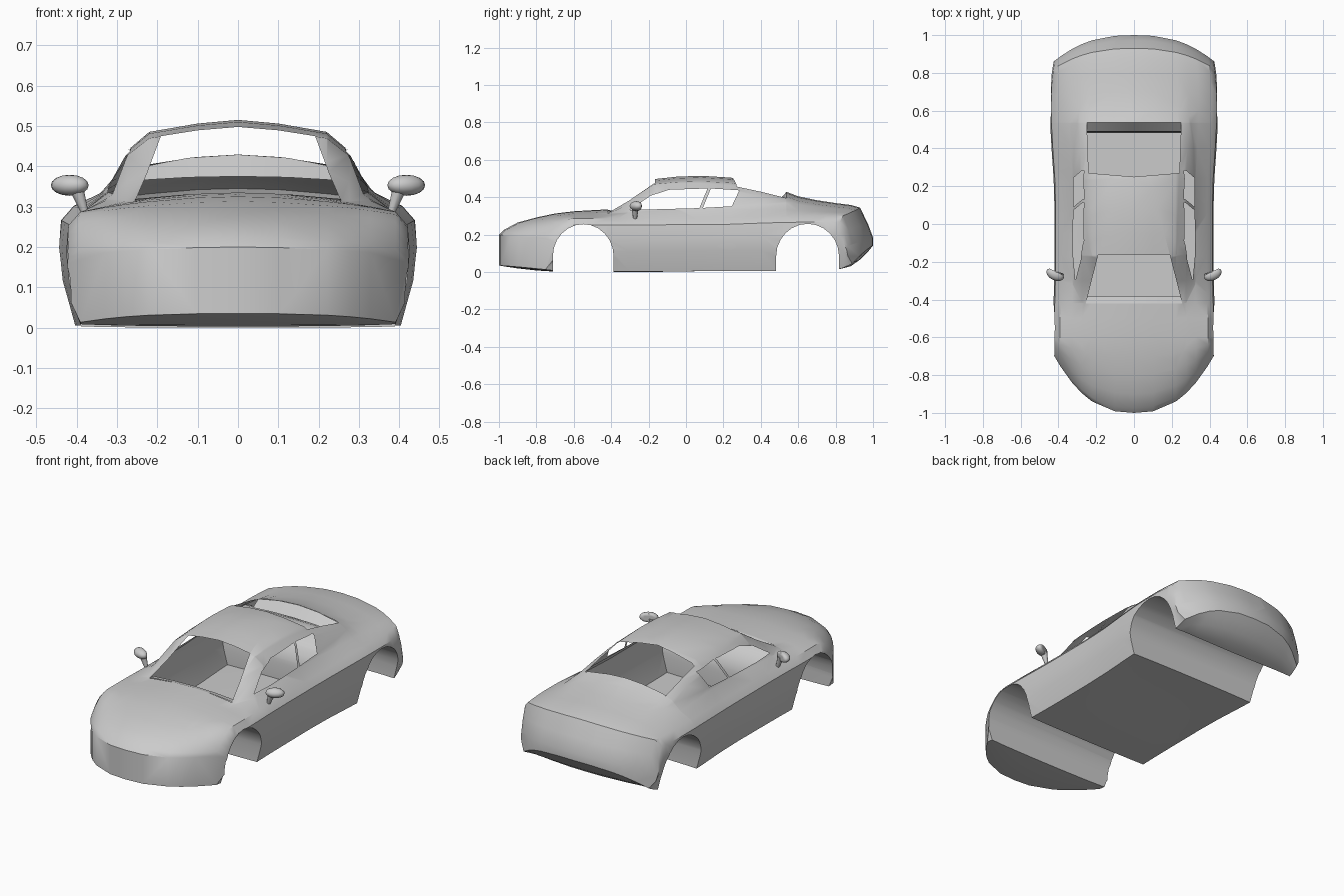
import bpy, bmesh, math
from mathutils import Vector

if "Cube" in bpy.data.objects:
    bpy.data.objects.remove(bpy.data.objects["Cube"])

XF = (0.84, 0.71, 0.57, 0.26, 0.0)          # width steps across hood / roof / floor
HOOD = (0.30, 0.50, 0.67, 0.93, 1.0)        # height fractions of a low hood
CABIN = (0.22, 0.67, 0.87, 0.96, 1.0)       # height fractions of the cabin

# centre line of the car from nose to tail: y, z
ROOFLINE = [(-1, .2), (-.975, .225), (-.9, .265), (-.8, .292), (-.7, .313), (-.6, .325),
            (-.5, .331), (-.42, .335), (-.3, .415), (-.17, .497), (-.05, .51), (.08, .515),
            (.24, .505), (.4, .466), (.535, .43), (.6, .405), (.7, .384), (.8, .369),
            (.88, .359), (.93, .345), (.972, .26), (1, .185)]


def ramp(v, a, b):
    return min(max((v - a) / (b - a), 0), 1)


def ease(v, a, b):
    t = ramp(v, a, b)
    return t * t * (3 - 2 * t)


def half_section(y, top):
    """Right half of a cross-section, from floor centre over the side to roof centre."""
    nose, tail, hips = ramp(y, -.6, -1), ramp(y, .65, 1), ease(y, .1, .6)
    sweep = .31 * nose - .14 * tail
    w = .421 + .006 * ease(y, -.2, -.5) + .024 * hips - .02 * tail ** 2
    floor = .035 * nose ** 2 + .01 * ease(y, -.3, .4) + 3.3 * max(y - .8, 0) ** 2
    shoulder = min(.287 + .015 * hips - .102 * nose ** 2, top - .02 - .015 * tail)
    cabin = ramp(top, .335, .485)
    sill, inner = .3 * floor + .003, .915 * w
    pts = [(f * inner, floor + (sill - floor) * f ** 3) for f in reversed(XF)]
    pts += [(inner, sill)]
    pts += [(k * w, sill + (shoulder - sill) * t)
            for k, t in ((.985, .38), (1, .65), (.985, .88))]
    pts += [(inner, shoulder)]
    pts += [(f * inner, shoulder + (top - shoulder) * (h + (k - h) * cabin))
            for f, h, k in zip(XF, HOOD, CABIN)]
    return [Vector((x, y + sweep * (x / w) ** 2.5, z)) for x, z in pts]


def smooth(ob, angle=35):
    bpy.ops.object.select_all(action='DESELECT')
    ob.select_set(True)
    bpy.context.view_layer.objects.active = ob
    bpy.ops.object.shade_smooth_by_angle(angle=math.radians(angle))


def mesh_object(name, bm, angle=35):
    bmesh.ops.recalc_face_normals(bm, faces=bm.faces[:])
    me = bpy.data.meshes.new(name)
    bm.to_mesh(me)
    bm.free()
    ob = bpy.data.objects.new(name, me)
    bpy.context.collection.objects.link(ob)
    smooth(ob, angle)
    return ob


# Body shell: loft along the roofline, with nose and tail panels
bm = bmesh.new()
rings = []
for station in ROOFLINE:
    half = half_section(*station)
    ring = half + [Vector((-p.x, p.y, p.z)) for p in reversed(half[1:-1])]
    rings.append([bm.verts.new(p) for p in ring])
N = len(rings[0])
for a, b in zip(rings, rings[1:]):
    for i in range(N):
        j = (i + 1) % N
        bm.faces.new((a[i], a[j], b[j], b[i]))
for r in (rings[0], rings[-1]):
    for m in (lambda i: i, lambda i: (N - i) % N):
        for i in range(4):
            bm.faces.new([r[m(k)] for k in (i, i + 1, 13 - i, 14 - i)])
        bm.faces.new([r[m(k)] for k in range(4, 11)])
body = mesh_object("body_shell", bm)


# Wheel tunnels run across the full width
def cut_wheel_tunnel(y0, y1, top):
    c, r, zc = (y0 + y1) / 2, (y1 - y0) / 2, .085
    arc = [math.pi * k / 12 for k in range(13)]
    prof = [(y1, -.2)]
    prof += [(c + r * math.cos(t), zc + (top - zc) * math.sin(t)) for t in arc]
    prof += [(y0, -.2)]
    bm = bmesh.new()
    f = bm.faces.new([bm.verts.new((-.7, y, z)) for y, z in prof])
    ext = bmesh.ops.extrude_face_region(bm, geom=[f])
    bmesh.ops.translate(bm, vec=(1.4, 0, 0),
                        verts=[v for v in ext['geom'] if isinstance(v, bmesh.types.BMVert)])
    cutter = mesh_object("tunnel_cutter", bm)
    cutter.hide_render = True
    mod = body.modifiers.new("tunnel", 'BOOLEAN')
    mod.operation, mod.solver, mod.object = 'DIFFERENCE', 'EXACT', cutter
    bpy.context.view_layer.objects.active = body
    bpy.ops.object.modifier_move_to_index(modifier=mod.name, index=0)
    bpy.ops.object.modifier_apply(modifier=mod.name)
    bpy.data.objects.remove(cutter)


cut_wheel_tunnel(-.712, -.387, .256)
cut_wheel_tunnel(.482, .818, .258)


# Window openings: clip faces by each outline edge and remove the inside
def cut_window(bm, outline, axis, accept):
    pts = [Vector((0, a, b)) if axis == 'X' else Vector((a, b, 0)) for a, b in outline]
    along = Vector((1, 0, 0)) if axis == 'X' else Vector((0, 0, 1))
    mid = sum(pts, Vector()) / len(pts)
    faces = [f for f in bm.faces if accept(f.calc_center_median(), f.normal)]
    for p, q in zip(pts, pts[1:] + pts[:1]):
        n = (q - p).cross(along).normalized()
        if n.dot(mid - p) < 0:
            n = -n
        geom = list({e for f in faces for e in (*f.verts, *f.edges, f)})
        out = bmesh.ops.bisect_plane(bm, geom=geom, dist=1e-5, plane_co=p, plane_no=n)
        faces = [f for f in out['geom'] if isinstance(f, bmesh.types.BMFace)
                 and n.dot(f.calc_center_median() - p) > 0]
    bmesh.ops.delete(bm, geom=faces, context='FACES')


WINDSHIELD = [(-.255, -.42), (.255, -.42), (.19, -.165), (-.19, -.165)]
REAR = [(-.25, .537), (.25, .537), (.24, .27), (0, .25), (-.24, .27)]
DOOR = [(-.30, .332), (-.19, .408), (-.09, .44), (.115, .447), (.072, .342)]
QUARTER = [(.09, .343), (.245, .352), (.285, .437), (.133, .447)]
bm = bmesh.new()
bm.from_mesh(body.data)
for outline in (WINDSHIELD, REAR):
    cut_window(bm, outline, 'Z', lambda c, n: c.z > .29 and n.z > .3)
for side in (1, -1):
    for outline in (DOOR, QUARTER):
        cut_window(bm, outline, 'X', lambda c, n: c.x * side > .2 and c.z > .29)
bm.to_mesh(body.data)
bm.free()
smooth(body)


# Inner lips under the rear window and at the windshield base
def lip(name, hw, *edges):
    bm = bmesh.new()
    rows = [[bm.verts.new((hw * t, y, z - d * t * t)) for t in (-1, -.5, 0, .5, 1)]
            for y, z, d in edges]
    for i in range(4):
        bm.faces.new((rows[0][i], rows[0][i + 1], rows[1][i + 1], rows[1][i]))
    mesh_object(name, bm)


lip("rear_window_lip", .25, (.537, .429, .033), (.49, .375, .01))
lip("windshield_lip", .255, (-.42, .334, .015), (-.385, .325, .012))


# Side mirrors: rounded housing with a flat rear and a tapered stalk
def side_mirror(side):
    bm = bmesh.new()
    bmesh.ops.create_uvsphere(bm, u_segments=14, v_segments=8, radius=1)
    ca, sa = math.cos(.45), math.sin(.45)
    for v in bm.verts:
        x, y, z = v.co.x * .05, min(v.co.y, .45) * .032, v.co.z * .026
        v.co = (.417 + x * ca - y * sa, -.266 + x * sa + y * ca, .353 + z)
    cone = bmesh.ops.create_cone(bm, segments=10, radius1=.009, radius2=.02, depth=1,
                                 cap_ends=True)
    base, tip = Vector((.378, -.272, .28)), Vector((.402, -.272, .348))
    for v in cone['verts']:
        p = base.lerp(tip, v.co.z + .5)
        v.co = (p.x + v.co.x, p.y + v.co.y, p.z)
    for v in bm.verts:
        v.co.x *= side
    mesh_object("right_mirror" if side > 0 else "left_mirror", bm, 50)


side_mirror(1)
side_mirror(-1)
